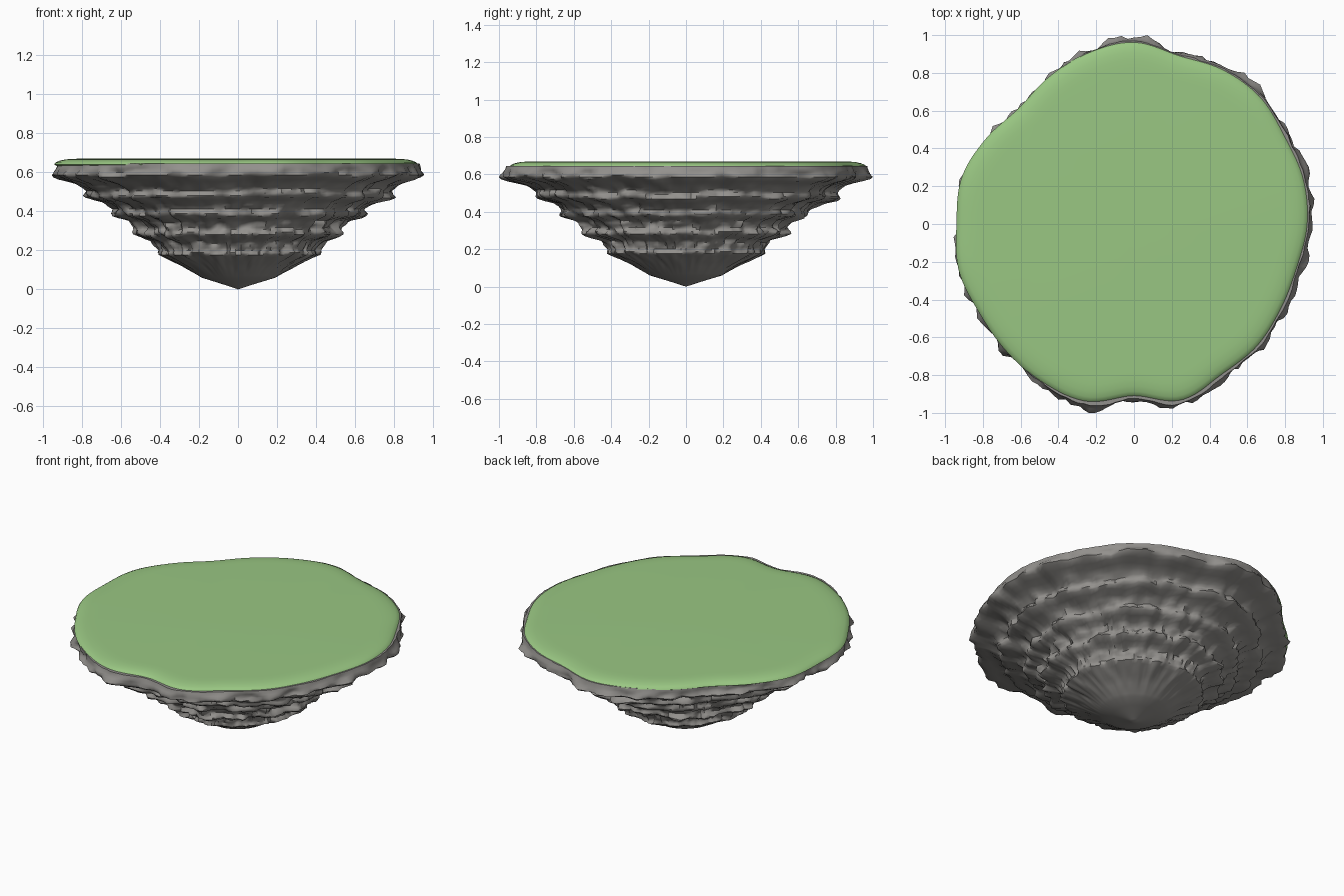
import bpy, bmesh, math
from mathutils import Vector, noise

if "Cube" in bpy.data.objects:
    bpy.data.objects.remove(bpy.data.objects["Cube"])

SEG = 180
TAU = 2 * math.pi

# Island outline: radius every 15 degrees, counter-clockwise from +x
OUTLINE = [.92, .93, .925, .95, .945, .925, .965, .94, .90, .865, .905, .945,
           .94, .96, .945, .955, .97, .975, .912, .968, .925, .92, .90, .895]
# Rock terraces: (height, radius)
PROFILE = [(0, 0), (.02, .06), (.06, .19), (.12, .29), (.165, .385), (.18, .415),
           (.20, .405), (.245, .43), (.27, .515), (.285, .535), (.31, .52), (.35, .55),
           (.37, .625), (.39, .64), (.41, .635), (.445, .68), (.465, .765), (.48, .785),
           (.51, .775), (.545, .83), (.57, .925), (.585, .95), (.605, .94), (.645, .93)]


def material(name, col):
    m = bpy.data.materials.new(name)
    m.diffuse_color = (*col, 1)
    m.use_nodes = True
    m.node_tree.nodes["Principled BSDF"].inputs["Base Color"].default_value = m.diffuse_color
    return m


def outline(a):
    """Closed Catmull-Rom curve through OUTLINE."""
    n = len(OUTLINE)
    t = (a / TAU * n) % n
    i = int(t)
    f = t - i
    p0, p1, p2, p3 = (OUTLINE[(i + k) % n] for k in (-1, 0, 1, 2))
    return p1 + .5 * f * (p2 - p0 + f * (2 * p0 - 5 * p1 + 4 * p2 - p3
                                         + f * (3 * (p1 - p2) + p3 - p0)))


def profile(z):
    z = min(max(z, 0), PROFILE[-1][0])
    for (z0, r0), (z1, r1) in zip(PROFILE, PROFILE[1:]):
        if z <= z1:
            return r0 + (r1 - r0) * (z - z0) / (z1 - z0)
    return PROFILE[-1][1]


def rings_object(name, rings, bottom, top, mat, angle):
    """Skin a stack of rings and close it with a point at each end."""
    bm = bmesh.new()
    rows = [[bm.verts.new(p) for p in ring] for ring in rings]
    for lo, hi in zip(rows, rows[1:]):
        for i in range(SEG):
            j = (i + 1) % SEG
            bm.faces.new((lo[i], lo[j], hi[j], hi[i]))
    b, t = bm.verts.new(bottom), bm.verts.new(top)
    for i in range(SEG):
        j = (i + 1) % SEG
        bm.faces.new((b, rows[0][j], rows[0][i]))
        bm.faces.new((t, rows[-1][i], rows[-1][j]))
    me = bpy.data.meshes.new(name)
    bm.to_mesh(me)
    bm.free()
    me.materials.append(mat)
    ob = bpy.data.objects.new(name, me)
    bpy.context.collection.objects.link(ob)
    bpy.context.view_layer.objects.active = ob
    ob.select_set(True)
    bpy.ops.object.shade_smooth_by_angle(angle=math.radians(angle))
    ob.select_set(False)
    return ob


# Rock underside: terraced cone with ragged ledges
def rock_point(a, z):
    c, s = math.cos(a), math.sin(a)
    rough = min(1, max(0, (z - .06) / .2)) * min(1, max(.25, (.645 - z) / .05))
    shift = .016 * rough * noise.noise(Vector((c * 5, s * 5, z * 5)))
    r = profile(z + shift) * (1 + (outline(a) / .935 - 1) * min(1, z / .5))
    big = noise.noise(Vector((c * 7, s * 7, z * 12 + 3)))
    small = noise.noise(Vector((c * 17, s * 17, z * 22 + 9)))
    r += rough * (.035 * big + .03 * small)
    return Vector((r * c, r * s, z))


heights = [.008, .02, .04] + [.06 + .0117 * k for k in range(51)]
rock = [[rock_point(TAU * i / SEG, min(z, .645)) for i in range(SEG)] for z in heights]

# Fit the rock to the overall footprint
for axis, half in ((0, .955), (1, 1.0)):
    vals = [p[axis] for ring in rock for p in ring]
    lo, hi = min(vals), max(vals)
    for ring in rock:
        for p in ring:
            p[axis] *= half / (hi if p[axis] > 0 else -lo)

rings_object("rock_underside", rock, (0, 0, 0), (0, 0, .64),
             material("grey rock", (.29, .28, .265)), 50)

# Grass cap: thin disc with a rounded rim
cap = [(.90, .630), (.985, .633), (1.0, .640), (.993, .650), (.972, .659),
       (.94, .666), (.90, .669), (.86, .670)]
grass = [[Vector((outline(a) * k * math.cos(a), outline(a) * k * math.sin(a), z))
          for a in (TAU * i / SEG for i in range(SEG))] for k, z in cap]
rings_object("grass_top", grass, (0, 0, .63), (0, 0, .67),
             material("grass green", (.32, .57, .225)), 60)
